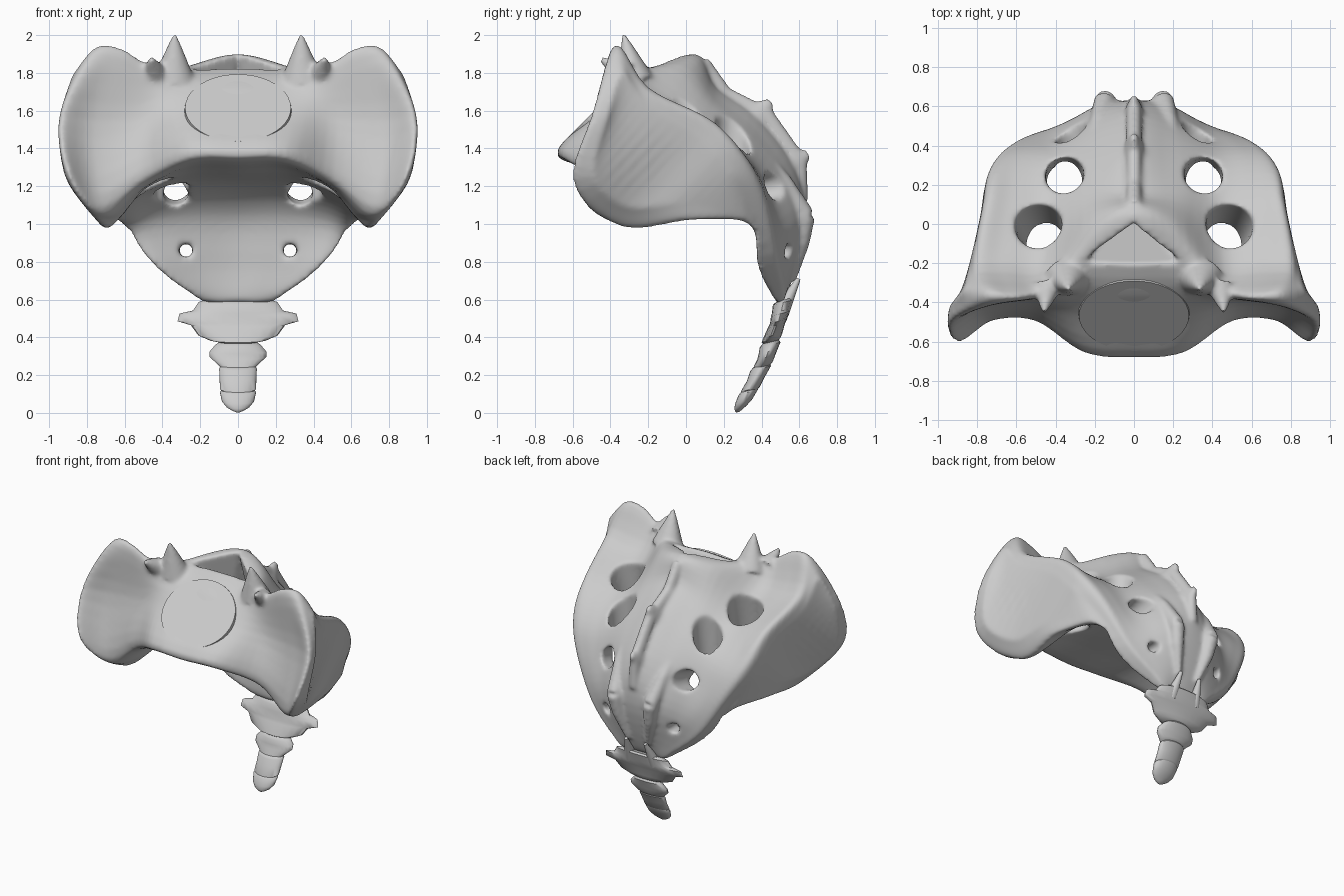
import bpy, bmesh, math
from mathutils import Vector, Matrix

if "Cube" in bpy.data.objects:
    bpy.data.objects.remove(bpy.data.objects["Cube"])

def make(name, bm, smooth=True):
    bmesh.ops.recalc_face_normals(bm, faces=bm.faces)
    me = bpy.data.meshes.new(name)
    bm.to_mesh(me)
    bm.free()
    for p in me.polygons:
        p.use_smooth = smooth
    ob = bpy.data.objects.new(name, me)
    bpy.context.collection.objects.link(ob)
    return ob

def taper(bm, p, q, r1, r2, flat=1.0, segs=20):
    """Tapered rod from p to q; flat squashes its x width."""
    p, q = Vector(p), Vector(q)
    d = q - p
    mid = (p + q) / 2
    m = Matrix.Translation(mid) @ Matrix.Diagonal((flat, 1, 1, 1)) @ \
        d.to_track_quat('Z', 'Y').to_matrix().to_4x4()
    bmesh.ops.create_cone(bm, cap_ends=True, segments=segs, radius1=r1, radius2=r2,
                          depth=d.length, matrix=m)

def both(bm, p, q, r1, r2, flat=1.0):
    for s in (1, -1):
        taper(bm, (s * p[0], p[1], p[2]), (s * q[0], q[1], q[2]), r1, r2, flat)

def cr(a, b, c, d, t):
    return 0.5 * (2 * b + (c - a) * t + (2 * a - 5 * b + 4 * c - d) * t * t
                  + (3 * b - a - 3 * c + d) * t ** 3)

# Side-on outlines from the midline out to the ear surface:
# brim, front, top edge, top rear, four dorsal, apex x2, four pelvic
mid = [(0, -.68, 1.355), (0, -.475, 1.595), (0, -.28, 1.79), (0, .05, 1.90), (0, .16, 1.73),
       (0, .38, 1.57), (0, .58, 1.30), (0, .63, 1.0), (0, .54, .64), (0, .47, .60),
       (0, .47, .80), (0, .43, 1.05), (0, .22, 1.21), (0, -.25, 1.28)]
body_edge = [(.25, -.655, 1.35), (.30, -.46, 1.59), (.27, -.28, 1.79), (.22, -.02, 1.84),
             (.22, .15, 1.65), (.20, .36, 1.48), (.19, .53, 1.25), (.17, .61, .98),
             (.10, .53, .63), (.10, .47, .60), (.18, .45, .80), (.24, .40, 1.05),
             (.27, .20, 1.20), (.27, -.25, 1.28)]
wing = [(.50, -.49, 1.24), (.52, -.40, 1.56), (.48, -.36, 1.85), (.45, -.20, 1.70),
        (.43, .10, 1.54), (.42, .32, 1.38), (.38, .44, 1.18), (.31, .54, .92),
        (.15, .53, .625), (.15, .47, .60), (.30, .42, .78), (.42, .37, 1.03),
        (.47, .15, 1.16), (.50, -.22, 1.18)]
ear_inner = [(.72, -.49, 1.09), (.77, -.42, 1.55), (.62, -.38, 1.93), (.66, -.20, 1.70),
             (.62, .12, 1.53), (.59, .33, 1.34), (.52, .43, 1.14), (.39, .50, .87),
             (.18, .525, .62), (.18, .47, .60), (.38, .39, .77), (.54, .34, 1.0),
             (.62, .08, 1.07), (.62, -.25, 1.04)]
ear_edge = [(.88, -.60, 1.22), (.93, -.50, 1.58), (.75, -.37, 1.94), (.80, -.20, 1.72),
            (.75, .13, 1.55), (.72, .30, 1.36), (.62, .41, 1.14), (.44, .48, .84),
            (.205, .52, .62), (.205, .47, .60), (.43, .38, .77), (.61, .34, 1.0),
            (.72, .02, 1.02), (.71, -.34, .985)]
ear_side = [(.92, -.49, 1.26), (.945, -.42, 1.55), (.87, -.34, 1.80), (.84, -.21, 1.63),
            (.785, .04, 1.48), (.76, .19, 1.33), (.70, .29, 1.19), (.455, .465, .84),
            (.21, .51, .62), (.21, .48, .605), (.445, .40, .785), (.645, .31, 1.03),
            (.755, .0, 1.11), (.80, -.31, 1.09)]

N = 5
def loop_points(loop):
    v = [Vector(p) for p in loop]
    n = len(v)
    return [cr(v[i - 1], v[i], v[(i + 1) % n], v[(i + 2) % n], t / N)
            for i in range(n) for t in range(N)]

half = [loop_points(c) for c in (mid, body_edge, wing, ear_inner, ear_edge, ear_side)]
flip = lambda c: [Vector((-p.x, p.y, p.z)) for p in c]
cols = [flip(c) for c in half[:0:-1]] + half
ends = lambda a, b: [2 * p - q for p, q in zip(a, b)]
cols = [ends(cols[0], cols[1])] + cols + [ends(cols[-1], cols[-2])]

# Sacrum body: spline surface through the outlines
bm = bmesh.new()
rows = []
for i in range(1, len(cols) - 2):
    for t in range(N + (i == len(cols) - 3)):
        rows.append([bm.verts.new(cr(a, b, c, d, t / N)) for a, b, c, d in
                     zip(cols[i - 1], cols[i], cols[i + 1], cols[i + 2])])
M = len(rows[0])
for r, s in zip(rows, rows[1:]):
    for k in range(M):
        bm.faces.new((r[k], r[(k + 1) % M], s[(k + 1) % M], s[k]))
# Ear surfaces: close each end with facing pairs of rim points
for r in (rows[0], rows[-1]):
    up = [r[(8 * N + 2 - j) % M] for j in range(M // 2)]
    low = [r[(8 * N + 3 + j) % M] for j in range(M // 2)]
    for j in range(M // 2 - 1):
        bm.faces.new((up[j], up[j + 1], low[j + 1], low[j]))
base = make("sacrum_base", bm)

def bake(ob):
    """Replace an object's mesh with its modified result."""
    dg = bpy.context.evaluated_depsgraph_get()
    me = bpy.data.meshes.new_from_object(ob.evaluated_get(dg))
    ob.modifiers.clear()
    ob.data = me

def cut_away(ob, bm):
    cutter = make("opening_cutter", bm)
    cutter.hide_render = True
    b = ob.modifiers.new("opening", 'BOOLEAN')
    b.operation, b.object, b.solver = 'DIFFERENCE', cutter, 'MANIFOLD'
    bake(ob)
    bpy.data.objects.remove(cutter)

# Four pairs of nerve openings
for p, q, r1, r2 in (((.50, .03, 1.75), (.44, -.15, 1.0), .13, .09),
                     ((.355, .27, 1.65), (.355, .20, 1.0), .105, .085),
                     ((.31, .72, 1.27), (.34, .10, 1.10), .085, .055),
                     ((.27, .75, .86), (.28, .25, .86), .037, .037)):
    cut = bmesh.new()
    both(cut, p, q, r1, r2)
    cut_away(base, cut)
# Spinal canal: tapering wedge
cut = bmesh.new()
v = [cut.verts.new(p) for p in ((0, -.03, 1.98), (.31, -.29, 1.98), (-.31, -.29, 1.98),
                                (0, .17, 1.50), (.10, .04, 1.42), (-.10, .04, 1.42))]
for f in ((0, 1, 2), (3, 5, 4), (0, 3, 4, 1), (1, 4, 5, 2), (2, 5, 3, 0)):
    cut.faces.new([v[i] for i in f])
cut_away(base, cut)

# Median crest with two bumps, and the softer ridges beside it
bm = bmesh.new()
bm.from_mesh(base.data)
crest = [(0, .08, 1.85), (0, .2, 1.68), (0, .42, 1.57), (0, .59, 1.33), (0, .6, 1.12)]
for p, q in zip(crest, crest[1:]):
    taper(bm, p, q, .05, .05, .8)
taper(bm, (0, .34, 1.53), (0, .45, 1.65), .12, .025, .6)
taper(bm, (0, .50, 1.29), (0, .65, 1.37), .13, .025, .6)
ridge = [(.21, .32, 1.46), (.18, .52, 1.22), (.15, .63, 1.04), (.13, .61, .90), (.08, .57, .70)]
for i, (p, q) in enumerate(zip(ridge, ridge[1:])):
    both(bm, p, q, (.03, .045, .055, .045)[i], (.045, .055, .045, .015)[i])
# Upper joint processes and small wing points
both(bm, (.34, -.27, 1.76), (.335, -.33, 2.005), .10, .01, 1.15)
both(bm, (.44, -.32, 1.79), (.46, -.45, 1.875), .07, .015)
bpy.data.objects.remove(base)
sacrum = make("sacrum", bm)

# Fuse and soften into one bone
m = sacrum.modifiers.new("fuse", 'REMESH')
m.mode, m.voxel_size, m.use_smooth_shade = 'VOXEL', .013, True
s = sacrum.modifiers.new("soften", 'SMOOTH')
s.factor, s.iterations = .5, 10

# Oval joint plate on the upper front
bm = bmesh.new()
bmesh.ops.create_cone(bm, cap_ends=True, segments=40, radius1=.27, radius2=.262, depth=.06,
                      matrix=Matrix.Translation((0, -.447, 1.594)) @ Matrix.Rotation(math.radians(45), 4, 'X')
                      @ Matrix.Diagonal((1.07, .96, 1, 1)))
make("joint_plate", bm, False)

# Tailbone segments: rings of (z, half width, y centre, half depth)
def segment(name, rings, horns=False):
    bm = bmesh.new()
    n, prev = 24, None
    for z, w, y, d in rings:
        ring = []
        for i in range(n):
            a = 2 * math.pi * i / n
            ring.append(bm.verts.new((w * math.cos(a), y + d * math.sin(a), z + .25 * d * math.sin(a))))
        if prev:
            for i in range(n):
                bm.faces.new((prev[i], prev[(i + 1) % n], ring[(i + 1) % n], ring[i]))
        else:
            bm.faces.new(ring)
        prev = ring
    bm.faces.new(prev)
    if horns:
        both(bm, (.10, .505, .54), (.08, .595, .71), .045, .012)
    ob = make(name, bm)
    bpy.context.view_layer.objects.active = ob
    ob.select_set(True)
    bpy.ops.object.shade_smooth_by_angle(angle=math.radians(45))
    ob.select_set(False)

segment("tailbone_1", [(.60, .17, .52, .04), (.585, .21, .515, .055), (.54, .24, .505, .05),
                       (.525, .31, .50, .05), (.485, .32, .49, .045), (.465, .25, .48, .045),
                       (.41, .21, .46, .05), (.385, .15, .45, .05), (.375, .10, .45, .04)], True)
segment("tailbone_2", [(.38, .09, .45, .04), (.36, .12, .445, .055), (.325, .15, .435, .05),
                       (.295, .15, .425, .048), (.26, .11, .41, .05), (.24, .09, .40, .045)])
segment("tailbone_3", [(.25, .09, .40, .045), (.235, .10, .395, .055), (.18, .097, .37, .048),
                       (.125, .096, .34, .05), (.115, .085, .335, .045)])
segment("tailbone_4", [(.125, .085, .34, .045), (.11, .096, .33, .05), (.06, .085, .305, .045),
                       (.03, .06, .288, .032), (.012, .03, .278, .018), (.004, .01, .275, .008)])
